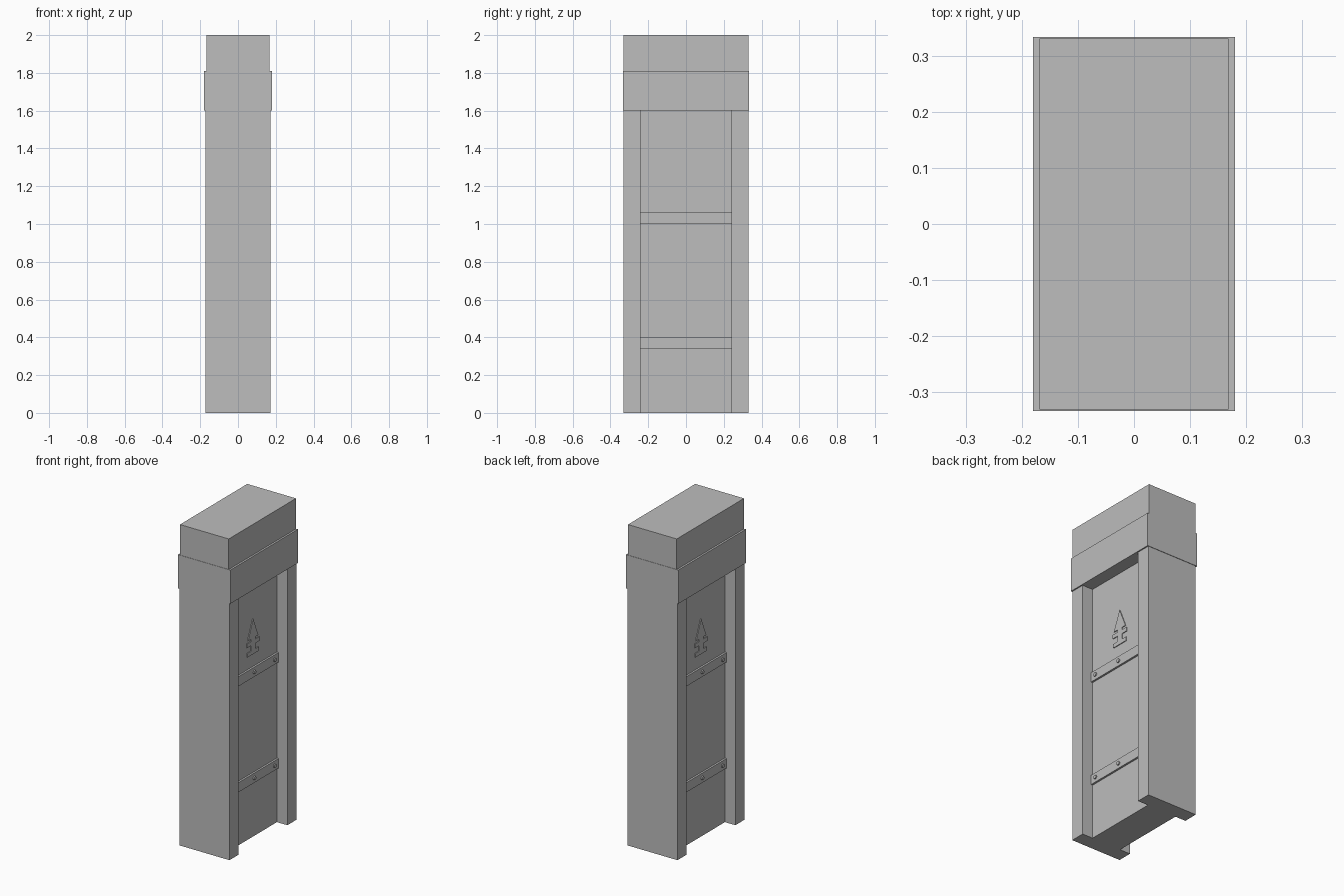
import bpy, bmesh, math
from mathutils import Matrix

if "Cube" in bpy.data.objects:
    bpy.data.objects.remove(bpy.data.objects["Cube"])

stone = bpy.data.materials.new("plain grey")
stone.diffuse_color = (0.51, 0.51, 0.51, 1)
stone.use_nodes = True
stone.node_tree.nodes["Principled BSDF"].inputs["Base Color"].default_value = stone.diffuse_color


def finish(name, bm):
    bmesh.ops.recalc_face_normals(bm, faces=bm.faces)
    mesh = bpy.data.meshes.new(name)
    bm.to_mesh(mesh)
    bm.free()
    mesh.materials.append(stone)
    obj = bpy.data.objects.new(name, mesh)
    bpy.context.collection.objects.link(obj)
    return obj


def box(name, x0, x1, y0, y1, z0, z1):
    bm = bmesh.new()
    m = (Matrix.Translation(((x0 + x1) / 2, (y0 + y1) / 2, (z0 + z1) / 2))
         @ Matrix.Diagonal((x1 - x0, y1 - y0, z1 - z0, 1)))
    bmesh.ops.create_cube(bm, size=1, matrix=m)
    return finish(name, bm)


def plate(name, profile, x0, x1):
    """Extrude a (y, z) outline along x."""
    bm = bmesh.new()
    face = bm.faces.new([bm.verts.new((x0, y, z)) for y, z in profile])
    new = bmesh.ops.extrude_face_region(bm, geom=[face])["geom"]
    bmesh.ops.translate(bm, vec=(x1 - x0, 0, 0),
                        verts=[v for v in new if isinstance(v, bmesh.types.BMVert)])
    return finish(name, bm)


DOOR_X = 0.10   # door surface
OPEN_Y = 0.24   # half width of the opening

# Frame
for label, s in (("front", -1), ("back", 1)):
    y0, y1 = sorted((s * OPEN_Y, s * 0.33))
    box(label + "_post", -0.172, 0.172, y0, y1, 0, 1.61)
box("lintel", -0.18, 0.18, -0.333, 0.333, 1.60, 1.81)
box("top_block", -0.168, 0.168, -0.331, 0.331, 1.81, 2.0)

# Recessed door
box("door_panel", -DOOR_X, DOOR_X, -OPEN_Y, OPEN_Y, 0, 1.60)

# Ornament halves: triangle on a stepped pedestal
half = [(0.05, 1.24), (0.02, 1.24), (0.02, 1.225), (0.06, 1.225), (0.06, 1.20),
        (0.02, 1.20), (0.02, 1.165), (0.055, 1.165), (0.055, 1.14)]
outline = [(0, 1.36)] + half + [(-y, z) for y, z in reversed(half)]

# Straps, studs and ornament on both faces
for side, s in (("right", 1), ("left", -1)):
    for level, z in (("lower", 0.34), ("upper", 1.00)):
        x0, x1 = sorted((s * DOOR_X, s * (DOOR_X + 0.012)))
        box(f"{side}_{level}_strap", x0, x1, -OPEN_Y, OPEN_Y, z, z + 0.06)
        for i, y in enumerate((-0.2, 0, 0.2)):
            bm = bmesh.new()
            m = (Matrix.Translation((s * (DOOR_X + 0.015), y, z + 0.03))
                 @ Matrix.Rotation(math.pi / 2, 4, 'Y'))
            bmesh.ops.create_cone(bm, cap_ends=True, segments=8, radius1=0.012,
                                  radius2=0.012, depth=0.008, matrix=m)
            finish(f"{side}_{level}_stud_{i + 1}", bm)
    plate(f"{side}_door_ornament", outline, s * DOOR_X, s * (DOOR_X + 0.005))
